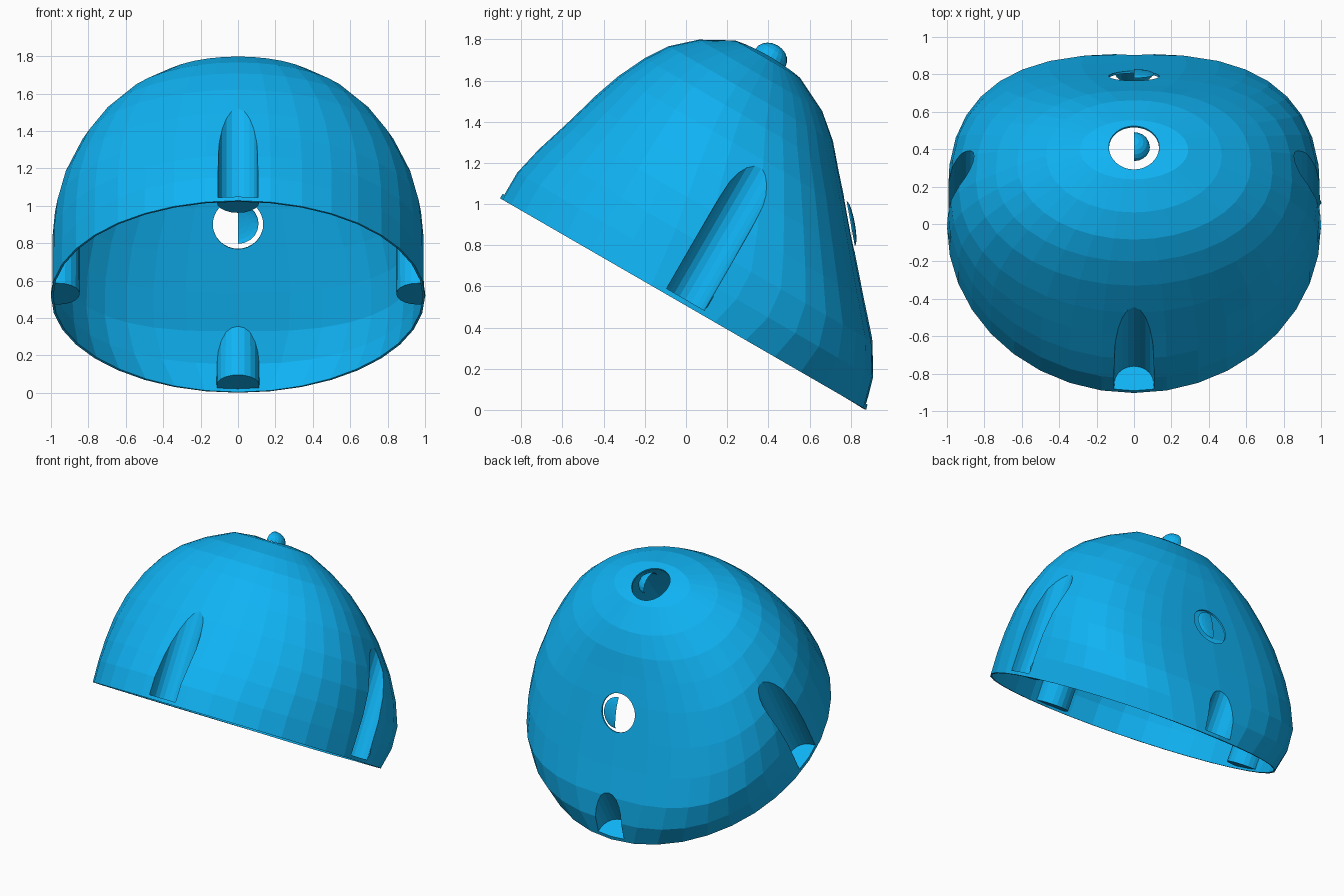
import bpy, bmesh
from math import sin, cos, pi, copysign
from mathutils import Vector, Matrix

if "Cube" in bpy.data.objects:
    bpy.data.objects.remove(bpy.data.objects["Cube"])

SEG = 36
C30, S30 = 0.866, 0.5


def place(x, u, v):
    """Rim-plane coordinates (x across, u along the rim, v out of it) to world."""
    return Vector((x, -0.015 + C30 * u + S30 * v, 0.515 - S30 * u + C30 * v))


def make_object(name, bm):
    bmesh.ops.recalc_face_normals(bm, faces=bm.faces)
    mesh = bpy.data.meshes.new(name)
    bm.to_mesh(mesh)
    bm.free()
    obj = bpy.data.objects.new(name, mesh)
    bpy.context.collection.objects.link(obj)
    return obj


def loft(name, rings):
    bm = bmesh.new()
    loops = [[bm.verts.new(p) for p in ring] for ring in rings]
    n = len(loops[0])
    for a, b in zip(loops, loops[1:]):
        for i in range(n):
            j = (i + 1) % n
            bm.faces.new((a[i], a[j], b[j], b[i]))
    bm.faces.new(loops[0])
    bm.faces.new(loops[-1])
    return make_object(name, bm)


def cut(obj, cutter):
    mod = obj.modifiers.new("cut", 'BOOLEAN')
    mod.operation = 'DIFFERENCE'
    mod.solver = 'EXACT'
    mod.object = cutter
    cutter.hide_render = True


def bake(obj):
    dg = bpy.context.evaluated_depsgraph_get()
    mesh = bpy.data.meshes.new_from_object(obj.evaluated_get(dg))
    obj.modifiers.clear()
    obj.data = mesh


# Dome rings: height, front u, back u, half width, squareness of the back half
profile = [
    (0.0, -1.026, 1.028, 1.0, 2.0),
    (0.15, -1.025, 0.985, 1.0, 2.4),
    (0.30, -0.99, 0.893, 0.998, 2.7),
    (0.46, -0.938, 0.75, 0.98, 2.8),
    (0.62, -0.888, 0.61, 0.935, 2.8),
    (0.80, -0.825, 0.455, 0.845, 2.7),
    (0.94, -0.758, 0.33, 0.74, 2.5),
    (1.05, -0.685, 0.235, 0.625, 2.3),
    (1.15, -0.575, 0.117, 0.47, 2.1),
    (1.235, -0.42, -0.055, 0.29, 2.0),
    (1.255, -0.30, -0.17, 0.10, 2.0),
]


def dome_ring(v, u0, u1, w, p):
    mid, half = (u0 + u1) / 2, (u1 - u0) / 2
    pts = []
    for i in range(SEG):
        a = 2 * pi * i / SEG
        c, s = cos(a), sin(a)
        e = 2 / p if s > 0 else 1.0
        pts.append(place(w * copysign(abs(c) ** e, c),
                         mid + half * copysign(abs(s) ** e, s), v))
    return pts


dome = loft("dome_shell", [dome_ring(*r) for r in profile])

# Four U-shaped pockets around the rim
cutters = []
for k in range(4):
    c, s = cos(k * pi / 2), sin(k * pi / 2)
    centre = 0.98 if k % 2 else 0.96
    arc = [-pi / 2 + pi * i / 10 for i in range(11)]
    section = ([(1.4, -0.12)] + [(centre - 0.105 * cos(a), 0.105 * sin(a)) for a in arc]
               + [(1.4, 0.12)])
    rings = [[place(r * c - t * s, r * s + t * c, v) for r, t in section]
             for v in (0.025, 1.3)]
    cutters.append(loft(f"pocket_cutter_{k + 1}", rings))
    cut(dome, cutters[-1])

# Round holes in the top and back, first cut as pits
holes = [("top", Vector((0, 0.41, 1.71)), Vector((0, 0.5, 0.866)), 0.085, 0.07),
         ("back", Vector((0, 0.80, 0.905)), Vector((0, 0.983, 0.18)), 0.11, 0.02)]
for name, centre, axis, r, h in holes:
    frame = Matrix.Translation(centre) @ axis.to_track_quat('Z', 'X').to_matrix().to_4x4()
    bm = bmesh.new()
    bmesh.ops.create_cone(bm, cap_ends=True, segments=32, radius1=0.135,
                          radius2=0.135, depth=0.3, matrix=frame)
    cutters.append(make_object(name + "_hole_cutter", bm))
    cut(dome, cutters[-1])

    # Half cap showing in the hole, on the +x side only
    bm = bmesh.new()
    bmesh.ops.create_uvsphere(bm, u_segments=20, v_segments=10, radius=1,
                              matrix=frame @ Matrix.Diagonal((r, r, h, 1)))
    for direction in (-axis, Vector((-1, 0, 0))):
        bmesh.ops.bisect_plane(bm, geom=bm.verts[:] + bm.edges[:] + bm.faces[:],
                               plane_co=centre, plane_no=direction, clear_outer=True)
    make_object(name + "_half_cap", bm)
bake(dome)


def in_hole(face):
    return any(all((p.co - c).cross(a.normalized()).length < 0.1365
                   and abs((p.co - c).dot(a)) < 0.16 for p in face.verts)
               for _, c, a, _, _ in holes)


# Open the underside and the bottoms of the pits
bm = bmesh.new()
bm.from_mesh(dome.data)
normal = Vector((0, S30, C30))
origin = place(0, 0, 0)
doomed = [f for f in bm.faces if in_hole(f)
          or all(abs((p.co - origin).dot(normal)) < 0.006 for p in f.verts)]
bmesh.ops.delete(bm, geom=doomed, context='FACES')
bm.to_mesh(dome.data)
bm.free()

# Thin wall
wall = dome.modifiers.new("wall", 'SOLIDIFY')
wall.thickness = 0.012
wall.offset = -1
bake(dome)

for c in cutters:
    bpy.data.objects.remove(c)

# Blue finish
blue = bpy.data.materials.new("blue")
blue.diffuse_color = (0.005, 0.45, 0.9, 1)
blue.use_nodes = True
blue.node_tree.nodes["Principled BSDF"].inputs["Base Color"].default_value = blue.diffuse_color
for obj in bpy.context.collection.objects:
    obj.data.materials.clear()
    obj.data.materials.append(blue)
